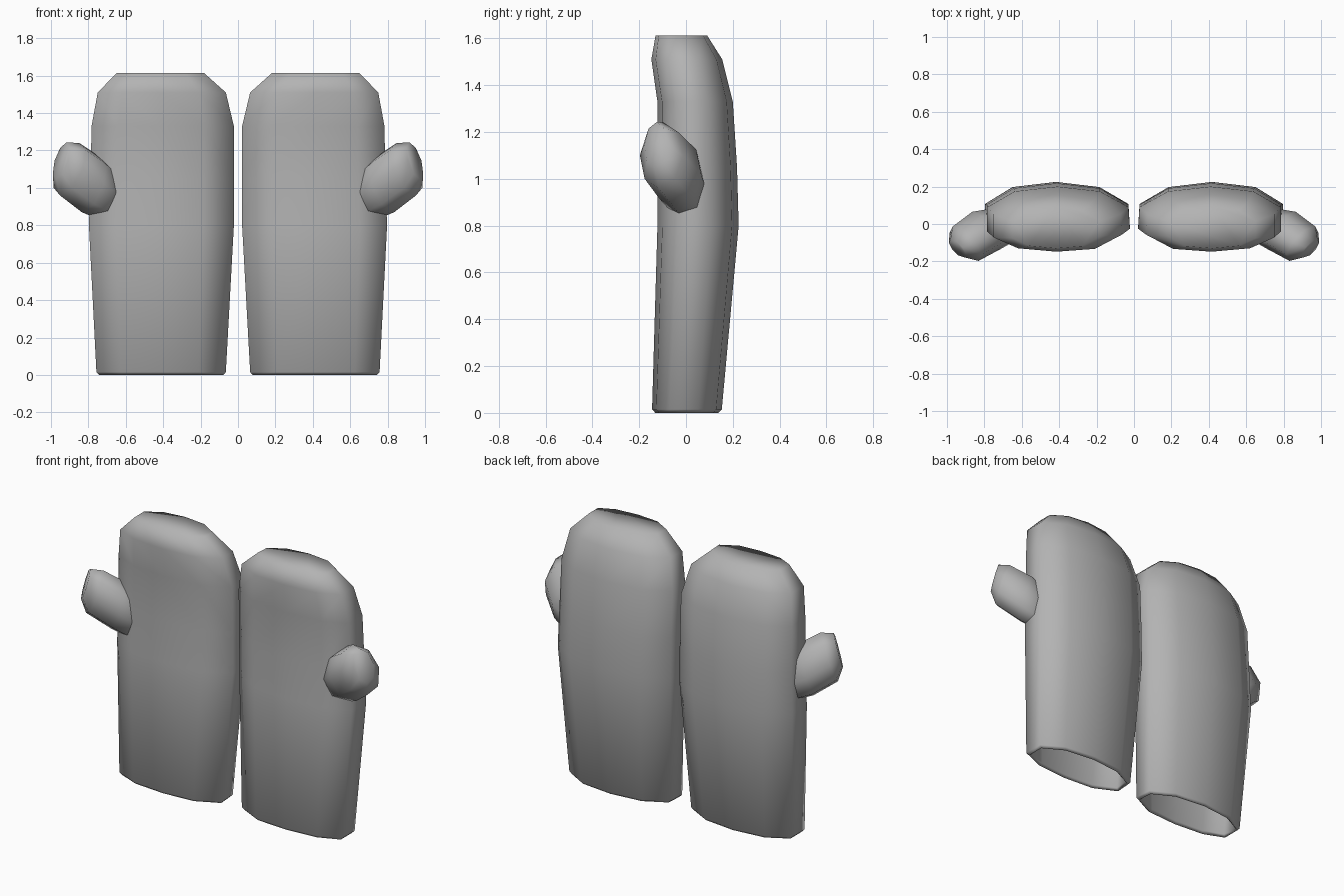
import bpy, bmesh, math
from mathutils import Vector

if "Cube" in bpy.data.objects:
    bpy.data.objects.remove(bpy.data.objects["Cube"])

grey = bpy.data.materials.new("mitten grey")
grey.diffuse_color = (0.45, 0.45, 0.45, 1)
grey.use_nodes = True
grey.node_tree.nodes["Principled BSDF"].inputs["Base Color"].default_value = grey.diffuse_color


def loft(name, rings):
    """Skin a list of equal-length rings, cap both ends, mirror across x."""
    bm = bmesh.new()
    vs = [[bm.verts.new(p) for p in r] for r in rings]
    n = len(rings[0])
    for a, b in zip(vs, vs[1:]):
        for i in range(n):
            j = (i + 1) % n
            bm.faces.new((a[i], a[j], b[j], b[i]))
    bm.faces.new(vs[0])
    bm.faces.new(vs[-1])
    bmesh.ops.recalc_face_normals(bm, faces=bm.faces)
    for f in bm.faces:
        f.smooth = True
    me = bpy.data.meshes.new(name)
    bm.to_mesh(me)
    bm.free()
    me.materials.append(grey)
    ob = bpy.data.objects.new(name, me)
    bpy.context.collection.objects.link(ob)
    m = ob.modifiers.new("pair", 'MIRROR')
    m.use_mirror_merge = False
    return ob


# Ten-sided flattened cross-section, as fractions of width and depth
SECTION = [(0, .3), (.01, .66), (.21, .92), (.51, 1), (.81, .92),
           (1, .66), (1, .25), (.81, .06), (.51, 0), (.21, .05)]


def section(z, x0, x1, y0, y1, inset=0):
    x0, x1, y0, y1 = x0 + inset, x1 - inset, y0 + inset, y1 - inset
    return [(x0 + u * (x1 - x0), y0 + v * (y1 - y0), z) for u, v in SECTION]


# Hand: outer shell from the fingertip cap down, rolled over the cuff, then the inside
outer = [(1.613, .18, .65, -.13, .09),
         (1.51, .065, .75, -.148, .155),
         (1.33, .022, .783, -.122, .20),
         (1.05, .022, .788, -.122, .218),
         (0.80, .022, .797, -.122, .225),
         (0.015, .065, .757, -.145, .153)]
rings = [section(*s) for s in outer]
rings.append(section(0, .065, .757, -.145, .153, .014))
rings.append(section(.015, .065, .757, -.145, .153, .028))
rings += [section(z, a, b, c, d, .03) for z, a, b, c, d in reversed(outer[1:5])]
loft("mitten_hand", rings)

# Thumb: rings given by centre, long half-axis (front plane) and thickness
THUMB = [((.66, .01, .94), (-.01, 0, .14), .10),
         ((.79, -.035, 1.02), (-.045, .01, .15), .125),
         ((.90, -.105, 1.10), (-.052, .01, .14), .115),
         ((.945, -.13, 1.145), (-.028, .005, .098), .06)]
side = Vector((.6, .8, 0))
thumb = []
for c, u, t in THUMB:
    thumb.append([Vector(c) + Vector(u) * math.cos(a) + side * t * math.sin(a)
                  for a in (math.tau * i / 8 for i in range(8))])
loft("thumb", thumb)
